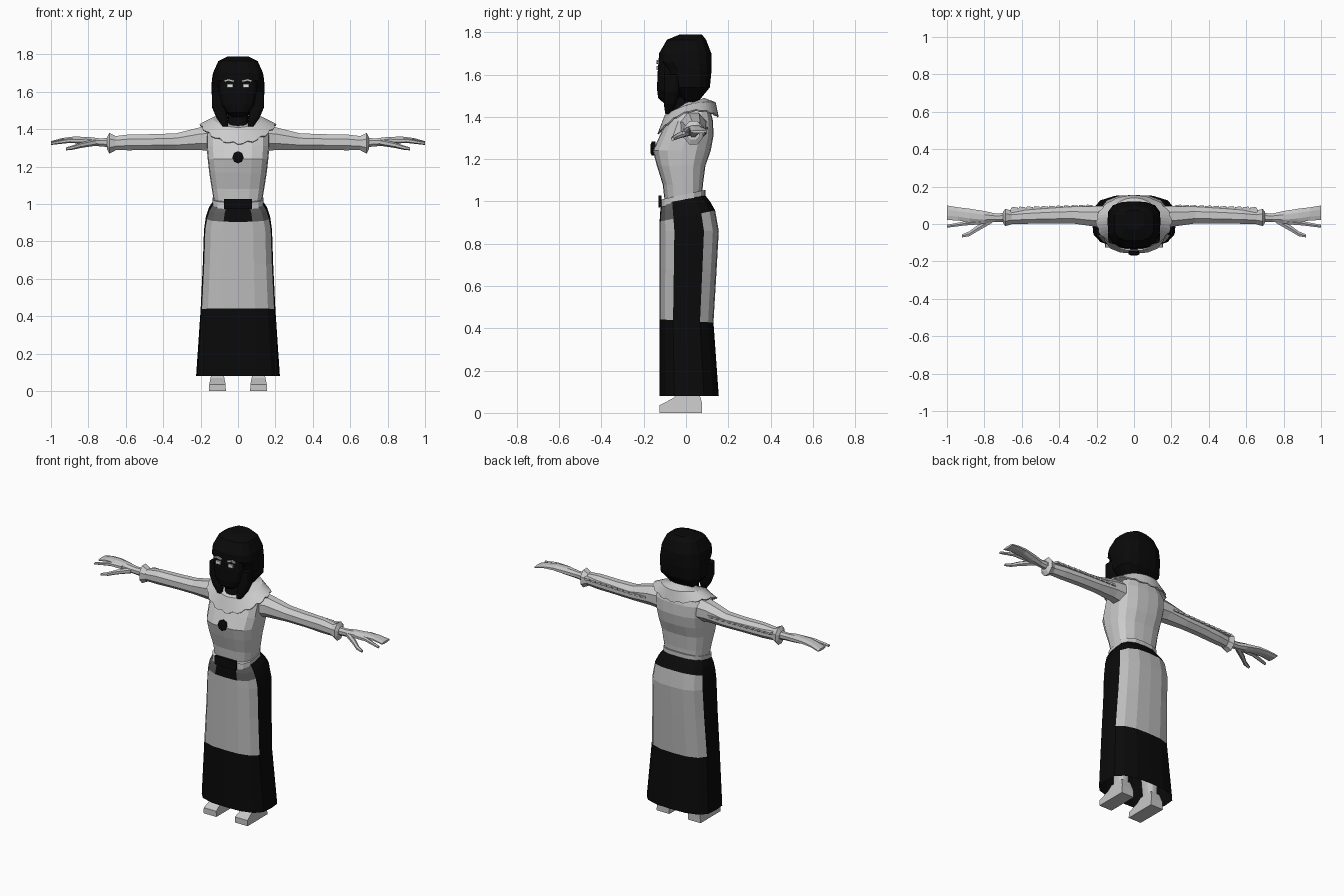
import bpy, bmesh, math
from mathutils import Vector

if "Cube" in bpy.data.objects:
    bpy.data.objects.remove(bpy.data.objects["Cube"])


def mat(name, r, g=None, b=None):
    m = bpy.data.materials.new(name)
    m.diffuse_color = (r, r if g is None else g, r if b is None else b, 1)
    m.use_nodes = True
    m.node_tree.nodes["Principled BSDF"].inputs["Base Color"].default_value = m.diffuse_color
    return m


BLOUSE = mat("blouse_white", 0.60)
SKIRT = mat("skirt_grey", 0.50)
BLACK = mat("black", 0.003)
DARK = mat("dark_grey", 0.11)
PALE = mat("pale_grey", 0.57)
EYE = mat("eye_white", 0.80)


def build(name, verts, faces, mats, rule=None, closed=True):
    """Mesh object from points and faces; rule(face index) gives the material slot."""
    me = bpy.data.meshes.new(name)
    me.from_pydata([tuple(v) for v in verts], [], faces)
    for m in mats:
        me.materials.append(m)
    if rule:
        for p in me.polygons:
            p.material_index = rule(p.index)
    bm = bmesh.new()
    bm.from_mesh(me)
    bmesh.ops.recalc_face_normals(bm, faces=bm.faces)
    bm.to_mesh(me)
    bm.free()
    ob = bpy.data.objects.new(name, me)
    bpy.context.collection.objects.link(ob)
    return ob


def loft(name, rings, mats, rule=None, caps=(True, True)):
    """Skin a stack of equal rings; rule(ring, side) gives the material slot."""
    n = len(rings[0])
    verts = [p for r in rings for p in r]
    faces = [(i * n + j, i * n + (j + 1) % n, (i + 1) * n + (j + 1) % n, (i + 1) * n + j)
             for i in range(len(rings) - 1) for j in range(n)]
    sides = len(faces)
    if caps[0]:
        faces.append(tuple(range(n)))
    if caps[1]:
        faces.append(tuple(range((len(rings) - 1) * n, len(rings) * n)))
    pick = (lambda k: rule(k // n, k % n) if k < sides else 0) if rule else None
    return build(name, verts, faces, mats, pick)


# Rounded cross-section, starting at the front centre
HALF = [(0, -1), (.45, -.97), (.8, -.8), (.97, -.5), (1, 0), (.97, .5), (.8, .8), (.45, .97), (0, 1)]
SECTION = HALF + [(-x, y) for x, y in HALF[-2:0:-1]]


def body_ring(z, hw, yf, yb, tilt=0, cx=0):
    c, h = (yf + yb) / 2, (yb - yf) / 2
    return [(cx + hw * x, c + h * y, z + tilt * (c + h * y)) for x, y in SECTION]


def body(name, rows, mats, rule=None, caps=(True, True)):
    return loft(name, [body_ring(*r) for r in rows], mats, rule, caps)


def limb(name, rows, s, m, n=8):
    """Limb running along x; rows are x, y, z, half depth, half height."""
    rings = [[(s * x, y + hy * math.cos(a), z + hz * math.sin(a))
              for a in [2 * math.pi * (k + .5) / n for k in range(n)]]
             for x, y, z, hy, hz in rows]
    return loft(name, rings, [m])


def box(name, c, size, m, roll=0):
    v = []
    for x in (-.5, .5):
        for y in (-.5, .5):
            for z in (-.5, .5):
                px, pz = x * size[0], z * size[2]
                v.append((c[0] + px * math.cos(roll) - pz * math.sin(roll), c[1] + y * size[1],
                          c[2] + px * math.sin(roll) + pz * math.cos(roll)))
    f = [(0, 1, 3, 2), (4, 6, 7, 5), (0, 4, 5, 1), (2, 3, 7, 6), (0, 2, 6, 4), (1, 5, 7, 3)]
    return build(name, v, f, [m])


# Long skirt: black sides and hem, grey front and back panels, dark pockets
def skirt_rule(i, j):
    jj = min(j, 15 - j)
    if i < 2:
        return 2 if jj in (1, 2) else 1
    return 1 if i >= 5 or jj in (3, 4) else 0


body("skirt", [(1.02, .130, -.115, .088, .15), (.975, .158, -.122, .115, .2),
               (.93, .172, -.125, .138, .2), (.86, .182, -.125, .155),
               (.68, .188, -.125, .145), (.435, .200, -.125, .130, -.06),
               (.08, .224, -.125, .155)], [SKIRT, BLACK, DARK], skirt_rule, (True, False))

# Belt with a dark front plate
body("belt", [(1.0, .136, -.125, .092, .22), (1.035, .136, -.122, .092, .22)], [PALE])
box("belt_plate", (0, -.122, 1.0), (.15, .014, .055), BLACK)

# Blouse body
body("blouse", [(1.01, .128, -.102, .076), (1.08, .140, -.110, .080), (1.17, .154, -.138, .092),
                (1.24, .162, -.157, .117), (1.31, .168, -.125, .130), (1.38, .168, -.092, .128),
                (1.43, .135, -.055, .115), (1.47, .060, -.005, .080)], [BLOUSE])

# Brooch on the chest
R = [[(r * math.sin(k * math.pi / 4), y, 1.25 + r * 1.1 * math.cos(k * math.pi / 4))
      for k in range(8)] for r, y in ((.03, -.145), (.03, -.162), (.018, -.168))]
loft("brooch", R, [BLACK])

# Scalloped collar: inner edge, middle ring and a toothed outer edge
N = 48
inner, middle, outer = [], [], []
for k in range(N):
    a = 2 * math.pi * k / N
    s, c = math.sin(a), math.cos(a)
    t = (1.0, .97, .86)[k % 3]
    inner.append((.065 * s, .035 - .05 * c, 1.47 - .02 * c))
    mid = Vector((.135 * s, .02 - .12 * c, 1.44 - .03 * c + .02 * s * s))
    out = Vector((.205 * s, .01 - .145 * c, 1.36 - .04 * c + .065 * s * s))
    middle.append(mid)
    outer.append(mid.lerp(out, t))
collar = loft("collar", [inner, middle, outer], [BLOUSE], None, (False, False))
sol = collar.modifiers.new("thickness", 'SOLIDIFY')
sol.thickness = .008

# Neck, face and hair
body("neck", [(1.39, .055, -.085, .05), (1.53, .055, -.07, .05)], [BLACK])
body("face", [(1.69, .105, -.128, .0), (1.60, .105, -.135, .0), (1.53, .090, -.137, .0),
              (1.49, .060, -.132, -.01), (1.465, .030, -.105, -.03)], [BLACK])
body("hair", [(1.79, .055, -.03, .075), (1.765, .105, -.09, .095), (1.70, .134, -.128, .120),
              (1.66, .140, -.128, .121), (1.62, .142, -.095, .121), (1.54, .138, -.075, .113),
              (1.475, .085, -.01, .060)], [BLACK])

for s, side in ((1, "left"), (-1, "right")):
    # Hair locks falling to the collar
    body(side + "_hair_lock", [(1.60, .032, -.105, -.03, 0, s * .108), (1.52, .036, -.105, -.03, 0, s * .104),
                               (1.46, .030, -.105, -.045, 0, s * .085),
                               (1.415, .014, -.098, -.07, 0, s * .068)], [BLACK])
    # Eyes and brows
    box(side + "_eye", (s * .043, -.136, 1.632), (.032, .009, .02), EYE)
    box(side + "_brow_inner", (s * .035, -.136, 1.66), (.03, .009, .011), PALE, s * .25)
    box(side + "_brow_outer", (s * .061, -.133, 1.661), (.026, .009, .011), PALE, -s * .3)

    # Sleeve, flared cuff
    limb(side + "_sleeve", [(.11, .030, 1.350, .075, .078), (.20, .040, 1.350, .060, .066),
                            (.33, .048, 1.334, .048, .048), (.45, .045, 1.332, .046, .045),
                            (.58, .040, 1.330, .042, .046), (.68, .033, 1.325, .036, .038)], s, BLOUSE)
    limb(side + "_cuff", [(.655, .035, 1.325, .040, .042), (.688, .035, 1.325, .050, .060),
                          (.700, .035, 1.325, .032, .034)], s, BLOUSE)

    # Toothed frill along the back of the sleeve
    verts, faces = [], []
    for k in range(11):
        x0, x1 = .22 + .04 * k, .26 + .04 * k
        y = .104 - .0012 * k
        b = len(verts)
        verts += [(s * x, yy, z) for z in (1.352, 1.340)
                  for x, yy in ((x0, .055), (x1, .055), (x1, y - .014), (x1 - .008, y), (x0, y - .004))]
        faces += [tuple(b + q for q in range(5)), tuple(b + 5 + q for q in range(5))]
        faces += [(b + q, b + (q + 1) % 5, b + 5 + (q + 1) % 5, b + 5 + q) for q in range(5)]
    build(side + "_sleeve_frill", verts, faces, [BLOUSE])

    # Hand: palm with joined fingers, forefinger and thumb
    limb(side + "_hand", [(.66, .036, 1.328, .026, .028), (.74, .034, 1.330, .024, .023),
                          (.80, .036, 1.337, .036, .024), (.88, .045, 1.345, .040, .017),
                          (.94, .054, 1.342, .038, .012), (1.0, .060, 1.330, .042, .007)], s, PALE)
    limb(side + "_forefinger", [(.82, .012, 1.338, .016, .016), (.90, .004, 1.340, .013, .013),
                                (1.0, -.012, 1.324, .009, .008)], s, PALE, 6)
    limb(side + "_thumb", [(.76, .022, 1.330, .020, .018), (.84, -.025, 1.315, .018, .015),
                           (.88, -.052, 1.303, .015, .012), (.92, -.064, 1.295, .009, .008)], s, PALE, 6)

    # Shoe from a wedge side profile, narrower toward the top, and lower leg
    prof = [(-.125, 0), (.075, 0), (.075, .05), (.06, .10), (-.035, .10), (-.06, .07), (-.125, .036)]
    rings = [[(s * .11 + d * (.045 - .2 * max(0, z - .03)), y, z) for y, z in prof] for d in (-1, 1)]
    loft(side + "_shoe", rings, [PALE])
    body(side + "_leg", [(.08, .032, -.03, .055, 0, s * .11), (.40, .045, -.045, .06, 0, s * .10)], [PALE])
